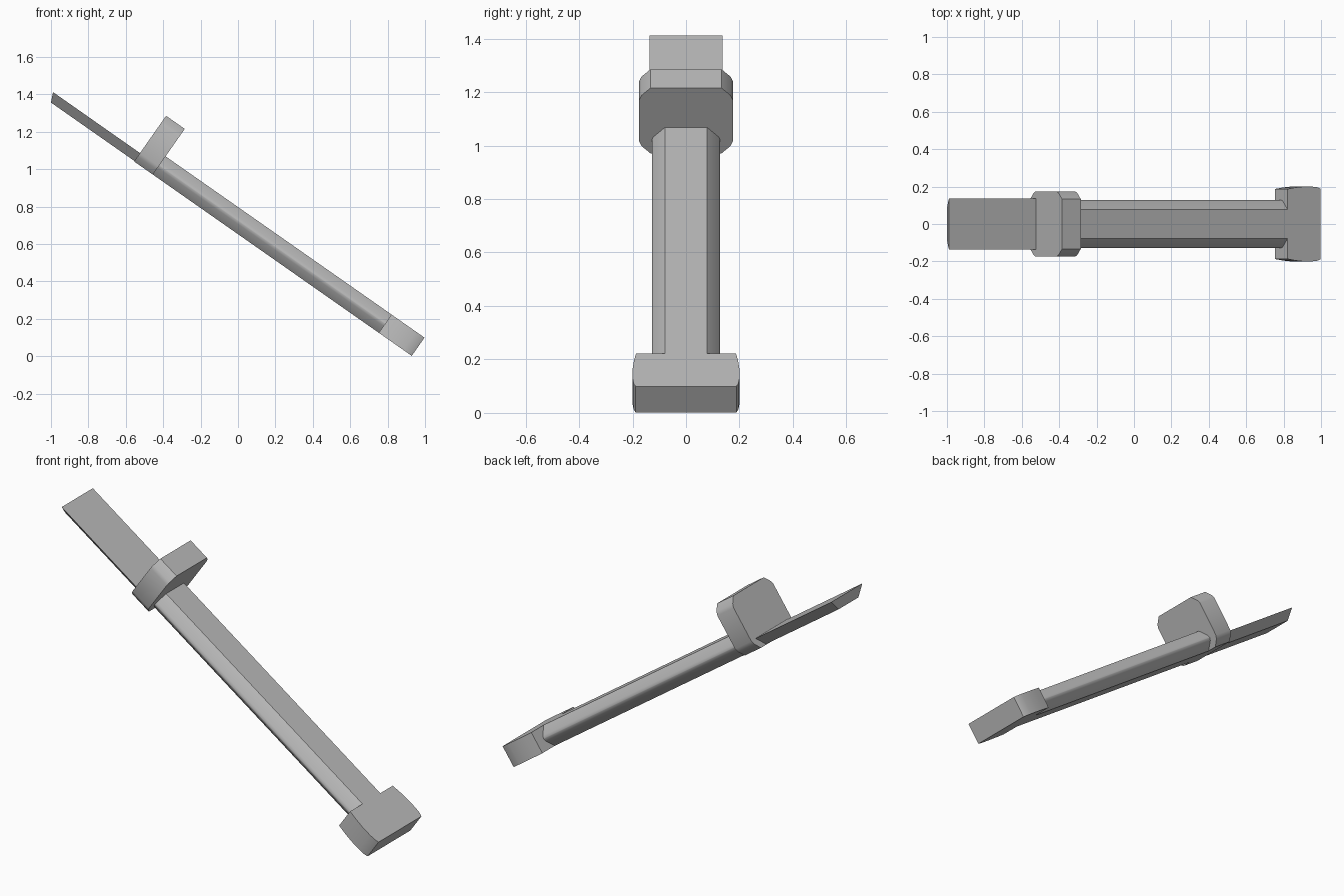
import bpy
import bmesh
import math
from mathutils import Matrix

cube = bpy.data.objects.get("Cube")
if cube:
    bpy.data.objects.remove(cube, do_unlink=True)

grey = bpy.data.materials.new("plain_grey")
grey.use_nodes = True
colour = (0.5, 0.5, 0.5, 1)
grey.diffuse_color = colour
grey.node_tree.nodes["Principled BSDF"].inputs["Base Color"].default_value = colour

# Built along x, then the whole weapon leans down towards +x
LEAN = Matrix.Rotation(math.radians(35), 4, "Y")
BOTTOM, TOP = 0.534, 0.653
GUARD_BACK, GUARD_FRONT, GRIP_END, POMMEL_END = -1.052, -0.93, 0.545, 0.76


def loft(name, ring_a, ring_b):
    """Closed solid between two matching rings of points."""
    bm = bmesh.new()
    a = [bm.verts.new(p) for p in ring_a]
    b = [bm.verts.new(p) for p in ring_b]
    bm.faces.new(a)
    bm.faces.new(b)
    for i in range(len(a)):
        j = (i + 1) % len(a)
        bm.faces.new((a[i], a[j], b[j], b[i]))
    bmesh.ops.recalc_face_normals(bm, faces=bm.faces)
    bm.transform(LEAN)
    mesh = bpy.data.meshes.new(name)
    bm.to_mesh(mesh)
    bm.free()
    mesh.materials.append(grey)
    obj = bpy.data.objects.new(name, mesh)
    bpy.context.collection.objects.link(obj)
    bpy.ops.object.select_all(action="DESELECT")
    obj.select_set(True)
    bpy.context.view_layer.objects.active = obj
    bpy.ops.object.shade_smooth_by_angle(angle=math.radians(30))


def mirrored(half):
    """Mirror a half outline of (y, height) pairs across y = 0."""
    return half + [(-y, h) for y, h in reversed(half)]


def chamfered(half, low, high, cut, soft):
    """Box outline with chamfers whose outer corners are softened."""
    d = soft * 0.7
    upper = [(half - cut, high), (half - d, high - cut + d), (half, high - cut - soft)]
    lower = [(y, low + high - h) for y, h in reversed(upper)]
    return mirrored(upper + lower)


def bar(name, outline, start, end):
    loft(name, [(start, y, h) for y, h in outline], [(end, y, h) for y, h in outline])


# Blade: wide top, bevelled underside, slightly raked tip
blade = mirrored([(0.137, 0.589), (0.087, 0.537)])
tip = [(-1.62 if h > 0.56 else -1.597, y, h) for y, h in blade]
loft("blade", tip, [(GUARD_BACK, y, h) for y, h in blade])

# Guard: chamfered block standing up from the blade
bar("guard", chamfered(0.175, BOTTOM, 0.832, 0.042, 0.012), GUARD_BACK, GUARD_FRONT)

# Grip: long chamfered bar
bar("grip", chamfered(0.128, BOTTOM, TOP, 0.05, 0.008), GUARD_FRONT, GRIP_END)

# Pommel: block with gently bulging sides
side = [(0.187, GRIP_END), (0.195, 0.595), (0.2, 0.65), (0.2, 0.705), (0.196, 0.74), (0.188, POMMEL_END)]
plan = mirrored(side)
loft("pommel", [(s, y, BOTTOM) for y, s in plan], [(s, y, TOP) for y, s in plan])
